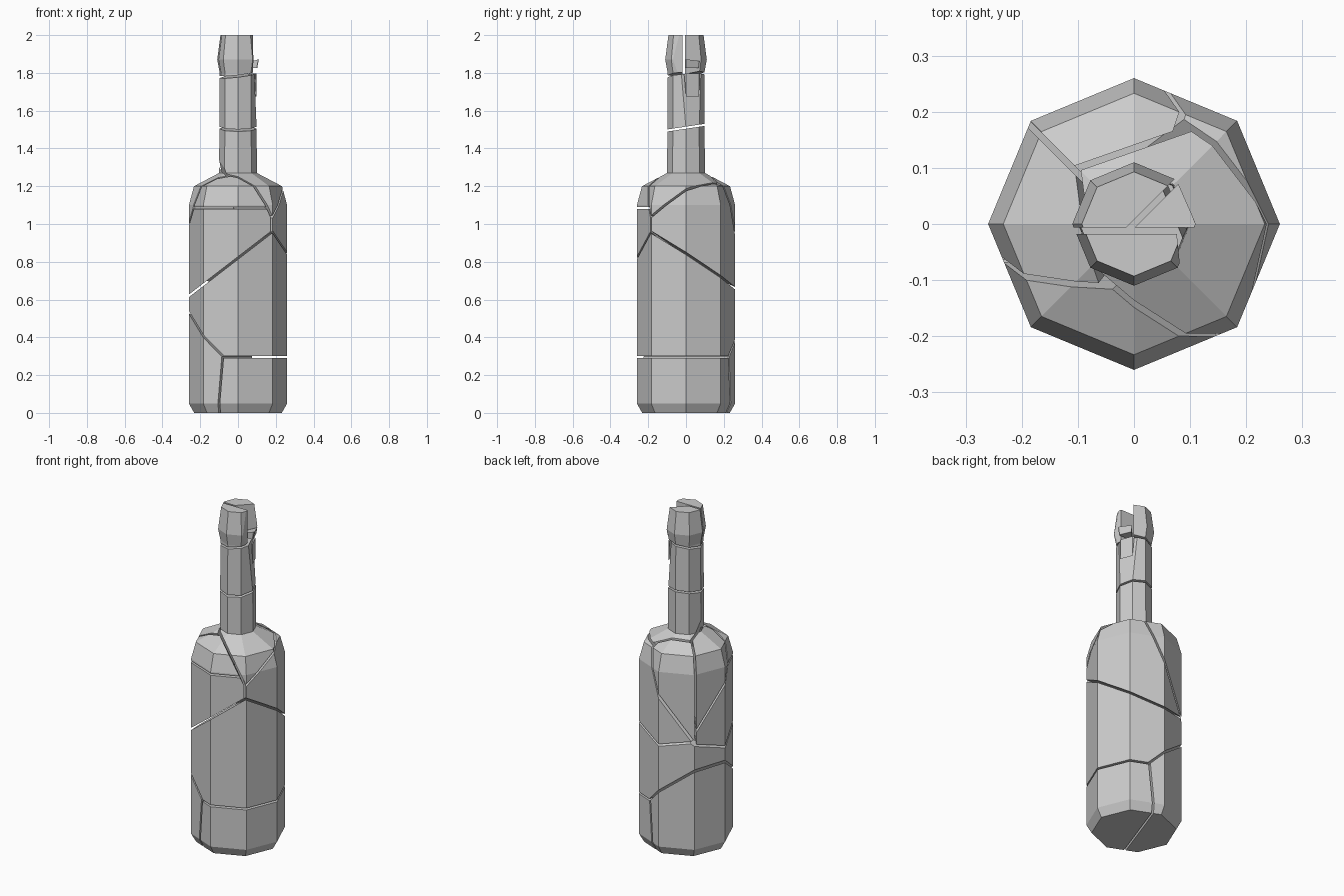
import bpy, bmesh, math
from mathutils import Vector

if "Cube" in bpy.data.objects:
    bpy.data.objects.remove(bpy.data.objects["Cube"])

GAP = 0.0055   # half the width of a crack
# (radius, height) outline of the eight-sided bottle
PROFILE = [(.232, 0), (.26, .05), (.26, 1.10), (.233, 1.20), (.1, 1.27),
           (.097, 1.80), (.11, 1.87), (.093, 2.0)]


def bottle():
    bm = bmesh.new()
    rings = [[bm.verts.new((r * math.cos(k * math.pi / 4), r * math.sin(k * math.pi / 4), z))
              for k in range(8)] for r, z in PROFILE]
    for a, b in zip(rings, rings[1:]):
        for k in range(8):
            j = (k + 1) % 8
            bm.faces.new((a[k], a[j], b[j], b[k]))
    bm.faces.new(rings[0][::-1])
    bm.faces.new(rings[-1])
    return bm


def over(a, b=0, c=0):
    """Keep the side above the plane z = a + b*x + c*y."""
    return (b, c, -1, -a)


def under(a, b=0, c=0):
    return flip(over(a, b, c))


def flip(p):
    return tuple(-v for v in p)


def shard(name, *planes):
    bm = bottle()
    for nx, ny, nz, d in planes:              # keep n.p <= d, less the gap
        n = Vector((nx, ny, nz))
        co = n * (d / n.length_squared) - n.normalized() * GAP
        bmesh.ops.bisect_plane(bm, geom=bm.verts[:] + bm.edges[:] + bm.faces[:],
                               plane_co=co, plane_no=n, clear_outer=True)
        rim = [e for e in bm.edges if e.is_boundary]
        if rim:
            bmesh.ops.edgeloop_fill(bm, edges=rim)
    bmesh.ops.recalc_face_normals(bm, faces=bm.faces[:])
    me = bpy.data.meshes.new(name)
    bm.to_mesh(me)
    bm.free()
    bpy.context.collection.objects.link(bpy.data.objects.new(name, me))


# crack planes
base_split = (.942, -.335, -.09, -.027)       # keeps the left base
base_slope = (.30, -.895, .318)
front_belt = (.82, .77, 0)
right_belt = (.826, .07, -.64)
diagonal = (1, 1, 0, -.01)                    # keeps the front left
front_ring = (1.085, 0, 0)
left_ring = (1.0, 0, -1.4)
front_left = (0, 1, .3, -.06 + .3 * 1.085)    # keeps the front
front_neck = (1.02, -1.58, -1.6)
right_neck = (1.05, .55, .607)
back_right = (1.28, 1.95, -1.26)
back_neck = (-.35, 1, 0, .135)                # keeps the neck side
left_neck = (1, .22, .3, -.085 + .3 * 1.27)   # keeps the left
neck_ring = (1.51, 0, .15)
head_ring = (1.79, .12, .08)
chip_cut = (.92, .38, .07, .0924 + .07 * 1.56)

# base and body
shard("base_left", base_split, under(*base_slope))
shard("base_right", flip(base_split), under(.295))
shard("body_middle", over(.295), over(*base_slope), under(*front_belt), under(*right_belt))
shard("body_front", over(*front_belt), diagonal, under(*front_ring),
      under(*left_ring), under(*front_neck))
shard("body_right", over(*right_belt), flip(diagonal), under(*right_neck), under(*back_right))

# shoulder
shard("shoulder_front", over(*front_ring), front_left, under(*front_neck), diagonal)
shard("shoulder_left", over(*left_ring), flip(front_left), left_neck, diagonal)
shard("shoulder_back", over(*back_right), over(*right_belt), flip(back_neck), flip(diagonal))

# neck
shard("neck_lower", over(*front_neck), over(*right_neck), flip(left_neck),
      back_neck, under(*neck_ring))
shard("neck_upper", over(*neck_ring), under(*head_ring), chip_cut)
shard("neck_chip", over(*neck_ring), under(*head_ring), flip(chip_cut))

# broken rim
shard("rim_back", over(*head_ring), (0, -1, 0, .012), (1, -1, 0, 0))
shard("rim_front", over(*head_ring), (0, 1, 0, -.012), (1, .1, 0, .08))
shard("rim_right_stub", over(1.82), under(1.845, .3, 0), (-1, 1, 0, 0), (0, -1, 0, .012))
